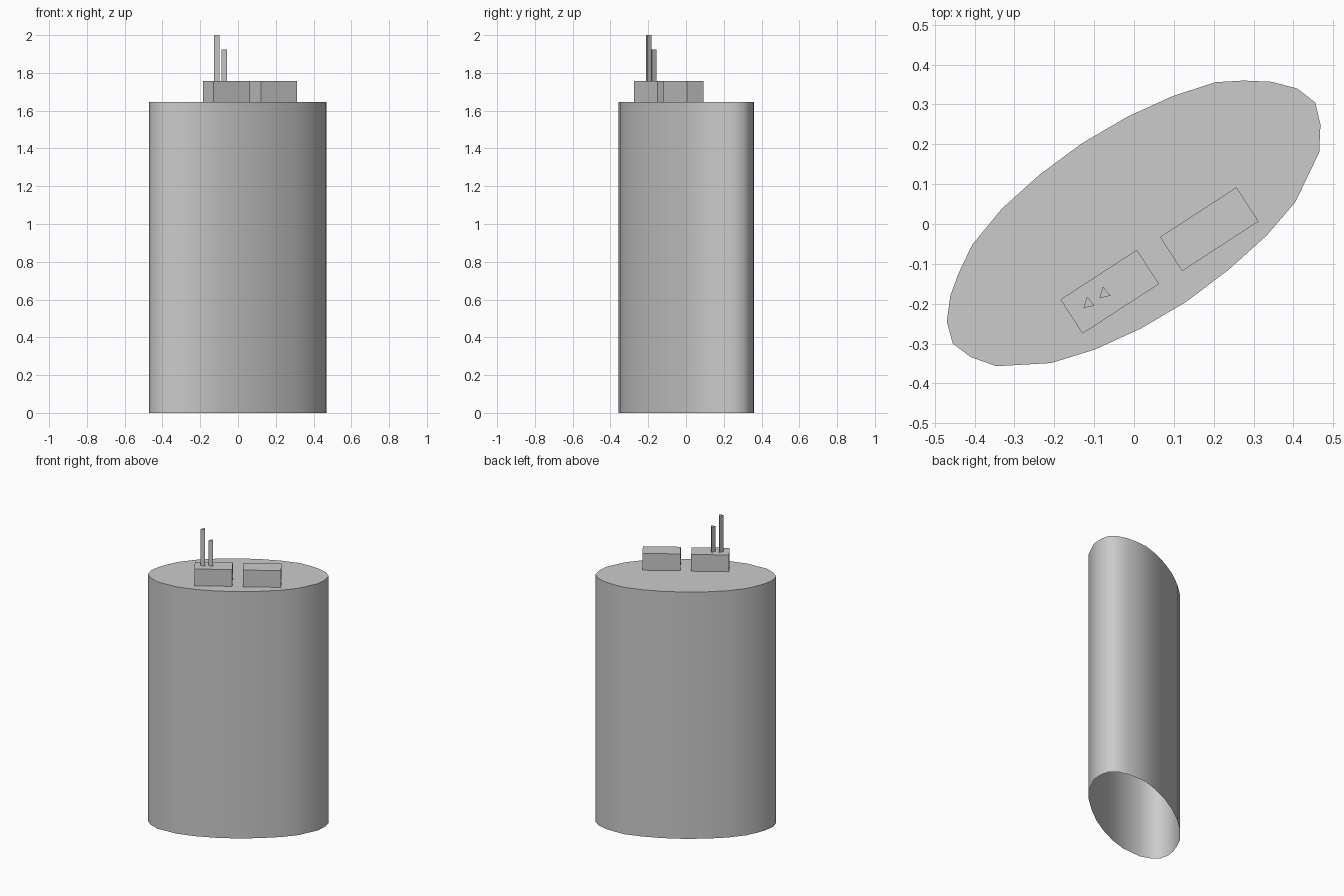
import bpy, bmesh, math
from mathutils import Vector, Matrix

if "Cube" in bpy.data.objects:
    bpy.data.objects.remove(bpy.data.objects["Cube"])


def prism(name, outline, z0, z1, smooth=False):
    """Extrude a plan outline upward: walls and a roof, open underneath."""
    bm = bmesh.new()
    low = [bm.verts.new((x, y, z0)) for x, y in outline]
    high = [bm.verts.new((x, y, z1)) for x, y in outline]
    n = len(outline)
    for i in range(n):
        j = (i + 1) % n
        bm.faces.new((low[i], low[j], high[j], high[i]))
    bm.faces.new(high)
    mesh = bpy.data.meshes.new(name)
    bm.to_mesh(mesh)
    bm.free()
    obj = bpy.data.objects.new(name, mesh)
    bpy.context.collection.objects.link(obj)
    if smooth:
        bpy.ops.object.select_all(action='DESELECT')
        obj.select_set(True)
        bpy.context.view_layer.objects.active = obj
        bpy.ops.object.shade_smooth_by_angle(angle=math.radians(55))
    return obj


def rectangle(cx, cy, length, width, angle):
    turn = Matrix.Rotation(angle, 2)
    corners = ((-1, -1), (1, -1), (1, 1), (-1, 1))
    return [Vector((cx, cy)) + turn @ Vector((sx * length / 2, sy * width / 2))
            for sx, sy in corners]


ROOF, BOX_TOP = 1.645, 1.757

# Tower body: slanted oval plan, counter-clockwise
oval = [
    (0.468, 0.25), (0.455, 0.305), (0.41, 0.34), (0.345, 0.357), (0.275, 0.36),
    (0.205, 0.356), (0.097, 0.321), (-0.015, 0.27), (-0.13, 0.203),
    (-0.238, 0.123), (-0.332, 0.038), (-0.406, -0.052), (-0.441, -0.125),
    (-0.461, -0.18), (-0.47, -0.245), (-0.455, -0.3), (-0.41, -0.334),
    (-0.345, -0.357), (-0.208, -0.349), (-0.098, -0.315), (0.018, -0.262),
    (0.13, -0.196), (0.236, -0.116), (0.333, -0.029), (0.405, 0.055),
    (0.465, 0.18),
]
prism("tower_body", oval, 0, ROOF, smooth=True)

# Two rooftop plant rooms
for side, (cx, cy) in (("left", (-0.061, -0.17)), ("right", (0.189, -0.013))):
    prism(f"roof_box_{side}", rectangle(cx, cy, 0.229, 0.102, math.radians(33)),
          ROOF, BOX_TOP)

# Three-sided masts on the left plant room
triangle = [(-0.127, -0.211), (-0.099, -0.205), (-0.118, -0.182)]
for name, dx, dy, top in (("tall_mast", 0, 0, 2.0), ("short_mast", 0.04, 0.025, 1.925)):
    prism(name, [(x + dx, y + dy) for x, y in triangle], BOX_TOP, top)
